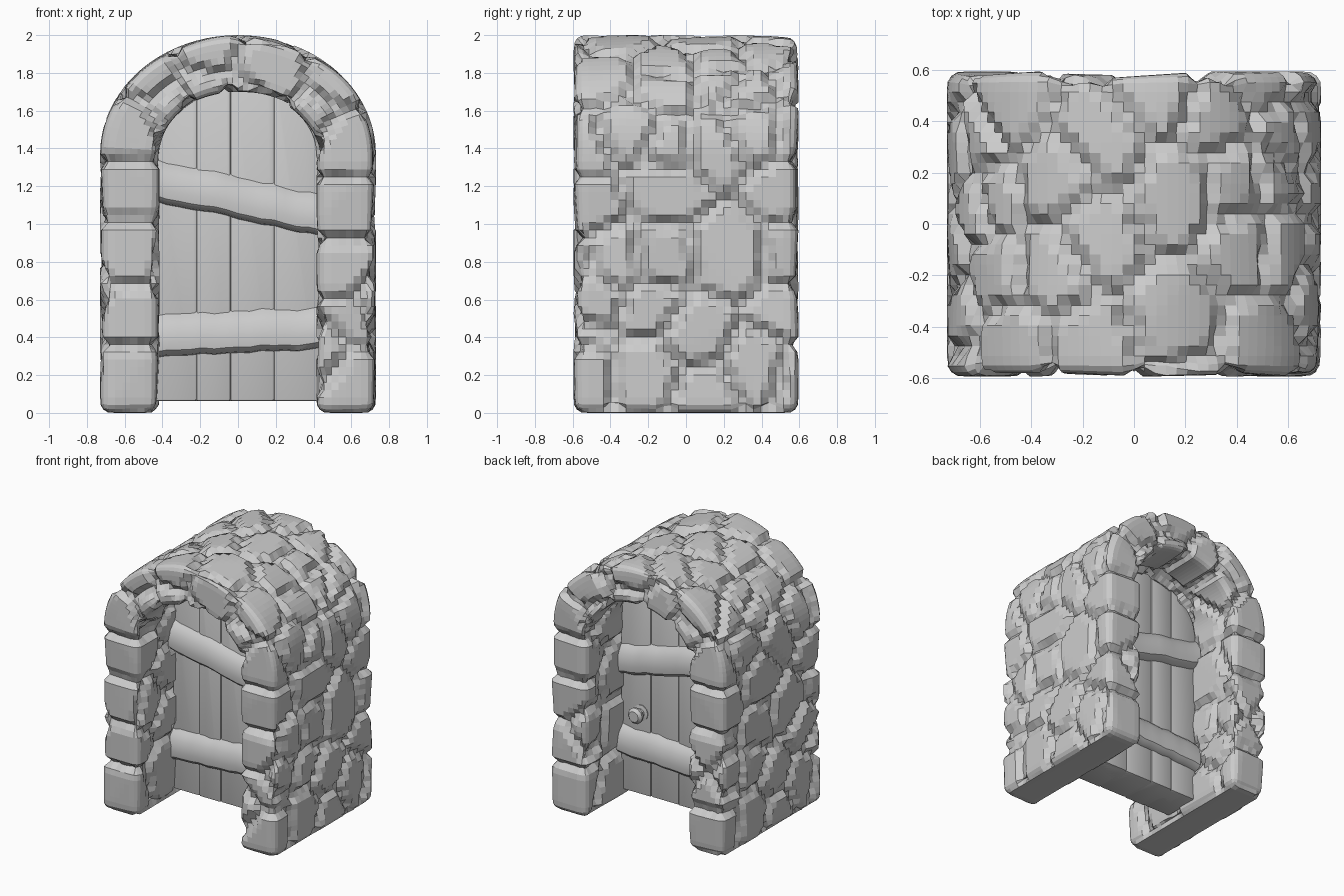
import bpy, bmesh, math, random
from mathutils import Vector, kdtree

if "Cube" in bpy.data.objects:
    bpy.data.objects.remove(bpy.data.objects["Cube"])

random.seed(7)
HALF_D, SPRING, IN_A, IN_B, WALL, R = 0.595, 1.37, 0.415, 0.33, 0.315, 0.06


def finish(bm, name, smooth=None):
    bmesh.ops.recalc_face_normals(bm, faces=bm.faces)
    me = bpy.data.meshes.new(name)
    bm.to_mesh(me)
    bm.free()
    ob = bpy.data.objects.new(name, me)
    bpy.context.collection.objects.link(ob)
    if smooth:
        bpy.ops.object.select_all(action='DESELECT')
        ob.select_set(True)
        bpy.context.view_layer.objects.active = ob
        bpy.ops.object.shade_smooth_by_angle(angle=math.radians(smooth))
    return ob


def arch_point(ang, d):
    """Point on the arch ring, d = distance out from the inner face."""
    return (IN_A + d) * math.cos(ang), SPRING + (IN_B + 0.30 * d / WALL) * math.sin(ang)


# --- stone arch: a fine lattice shell bent over the doorway ---
LEG, ARC, NT, NY = 34, 52, 8, 30
NS = 2 * LEG + ARC


def lattice_point(i, j, k):
    side = min(i, NS - i)
    z = SPRING * min(side, LEG) / LEG
    q = Vector((WALL * j / NT, HALF_D * (2 * k / NY - 1), z))
    c = Vector((min(max(q.x, R), WALL - R),
                min(max(q.y, R - HALF_D), HALF_D - R), max(q.z, R)))
    if (q - c).length > 1e-6:
        q = c + (q - c).normalized() * R          # rounded corners
    if side < LEG:
        return Vector(((IN_A + q.x) * (-1 if i < LEG else 1), q.y, q.z))
    x, z = arch_point(math.pi * (1 - (i - LEG) / ARC), q.x)
    return Vector((x, q.y, z))


bm = bmesh.new()
verts = {}


def vert(key):
    if key not in verts:
        verts[key] = bm.verts.new(lattice_point(*key))
    return verts[key]


dims = (NS, NT, NY)
for axis in range(3):
    u, w = [a for a in range(3) if a != axis]
    for end in (0, dims[axis]):
        for a in range(dims[u]):
            for b in range(dims[w]):
                quad = []
                for da, db in ((0, 0), (1, 0), (1, 1), (0, 1)):
                    key = [0, 0, 0]
                    key[axis], key[u], key[w] = end, a + da, b + db
                    quad.append(vert(tuple(key)))
                bm.faces.new(quad)
bmesh.ops.recalc_face_normals(bm, faces=bm.faces)
bm.normal_update()

# --- stone centres: side walls, corner columns, roof and inner lining ---
side_yz = [(.22, .84), (-.1, 1.2), (-.15, .8), (.36, .24), (.05, .4), (.1, .1), (-.2, .2),
           (.36, 1.52), (-.28, 1.5), (.12, 1.42), (-.1, 1.72), (-.2, .58), (.2, 1.75)]
corner_yz = [(-.5, .2), (-.5, .47), (-.5, .74), (-.5, 1.1), (-.5, 1.4),
             (.5, .2), (.5, .52), (.53, .85), (.5, 1.17), (.5, 1.5)]
roof_xy = [(-.12, .32), (.17, .13), (-.32, -.16), (.15, -.4), (-.62, .08), (.45, -.08),
           (.32, .42), (.6, .3), (-.52, .46), (-.5, -.47), (.52, -.46), (-.15, -.5), (.1, .5)]
seeds = []
for sx in (1, -1):
    for y, z in side_yz:
        lift = max(0, z - SPRING) / 0.63
        seeds.append(Vector((sx * 0.70 * math.sqrt(1 - lift * lift), y * sx, z)))
    for y, z in corner_yz:
        seeds.append(Vector((sx * 0.58, y * sx, z)))
    for z in (.2, .6, 1.05):
        for y in (-.24, .24):
            seeds.append(Vector((sx * 0.42, y + random.uniform(-.06, .06),
                                 z + random.uniform(-.1, .1))))
for x, y in roof_xy:
    seeds.append(Vector((x, y, SPRING + 0.6 * math.sqrt(1 - (x / .73) ** 2))))
for deg in (35, 75, 110, 150):
    for y in (-.44, 0, .44):
        x, z = arch_point(math.radians(deg + random.uniform(-8, 8)), 0.03)
        seeds.append(Vector((x, y, z)))
bm.verts.ensure_lookup_table()
for v in random.sample(list(bm.verts), 140):       # small filler stones
    if v.co.z > .1 and min((v.co - s).length for s in seeds) > 0.2:
        seeds.append(v.co.copy())

tree = kdtree.KDTree(len(seeds))
for n, s in enumerate(seeds):
    tree.insert(s, n)
tree.balance()
tilt = [Vector([random.uniform(-.07, .07) for _ in range(3)]) for _ in seeds]
sink = [random.uniform(0, .008) for _ in seeds]
moves = []
for v in bm.verts:
    (p1, n1, d1), (p2, n2, d2) = tree.find_n(v.co, 2)
    gap = (d2 * d2 - d1 * d1) / (2 * (p2 - p1).length)     # distance to the joint
    groove = min(1, max(0, (0.042 - gap) / 0.025))
    inset = max(0, sink[n1] + tilt[n1].dot(v.co - p1))
    inset += groove * random.uniform(.03, .05)
    if v.co.z < .005:
        inset = 0                                          # flat footing
    moves.append((v, v.normal * -inset))
for v, m in moves:
    v.co += m
finish(bm, "stone_arch")

# --- door planks with arched tops, over a core that closes the seams ---
edges = [-.44, -.22, -.04, .19, .44]
slabs = [("door_core", -.435, .435, .138)]
slabs += [(f"door_plank_{n + 1}", edges[n], edges[n + 1], .145 + .004 * (n % 2)) for n in range(4)]
for name, x0, x1, depth in slabs:
    outline = [(x0, .063), (x1, .063)]
    for s in range(9):
        x = x1 + (x0 - x1) * s / 8
        outline.append((x, SPRING + .36 * math.sqrt(max(0, 1 - (x / .445) ** 2))))
    bm = bmesh.new()
    face = bm.faces.new([bm.verts.new((x, -depth, z)) for x, z in outline])
    ext = bmesh.ops.extrude_face_region(bm, geom=[face])
    for g in ext["geom"]:
        if isinstance(g, bmesh.types.BMVert):
            g.co.y = depth
    bmesh.ops.recalc_face_normals(bm, faces=bm.faces)
    bmesh.ops.bevel(bm, geom=list(bm.edges), offset=.01, segments=2,
                    affect='EDGES', profile=.5)
    finish(bm, name, 35)

# --- cross beams running through the door, undercut at the lower edge ---
half = [(.13, .12), (.165, .085), (.195, .04), (.205, -.04), (.2, -.085), (.175, -.11), (.13, -.118)]
section = half + [(-y, z) for y, z in reversed(half)]
for name, zl, zr in (("upper_beam", 1.235, 1.05), ("lower_beam", .41, .455)):
    bm = bmesh.new()
    rings = []
    for s in range(15):
        t = s / 14
        wob = random.uniform(-.008, .008)
        rings.append([bm.verts.new((-.44 + .88 * t, y * (1 + wob * 2),
                                    zl + (zr - zl) * t + z + wob)) for y, z in section])
    m = len(section)
    for a, b in zip(rings, rings[1:]):
        for k in range(m):
            bm.faces.new((a[k], a[(k + 1) % m], b[(k + 1) % m], b[k]))
    bm.faces.new(rings[0])
    bm.faces.new(rings[-1])
    finish(bm, name, 35)

# --- door knob on the back, lathed ---
bm = bmesh.new()
rings = []
for y, r in ((.13, .06), (.155, .06), (.16, .035), (.18, .035), (.195, .055), (.22, .06), (.24, .04)):
    rings.append([bm.verts.new((.27 + r * math.cos(a * math.tau / 10), y,
                                .68 + r * math.sin(a * math.tau / 10))) for a in range(10)])
for a, b in zip(rings, rings[1:]):
    for k in range(10):
        bm.faces.new((a[k], a[(k + 1) % 10], b[(k + 1) % 10], b[k]))
bm.faces.new(rings[0])
bm.faces.new(rings[-1])
finish(bm, "door_knob", 35)
